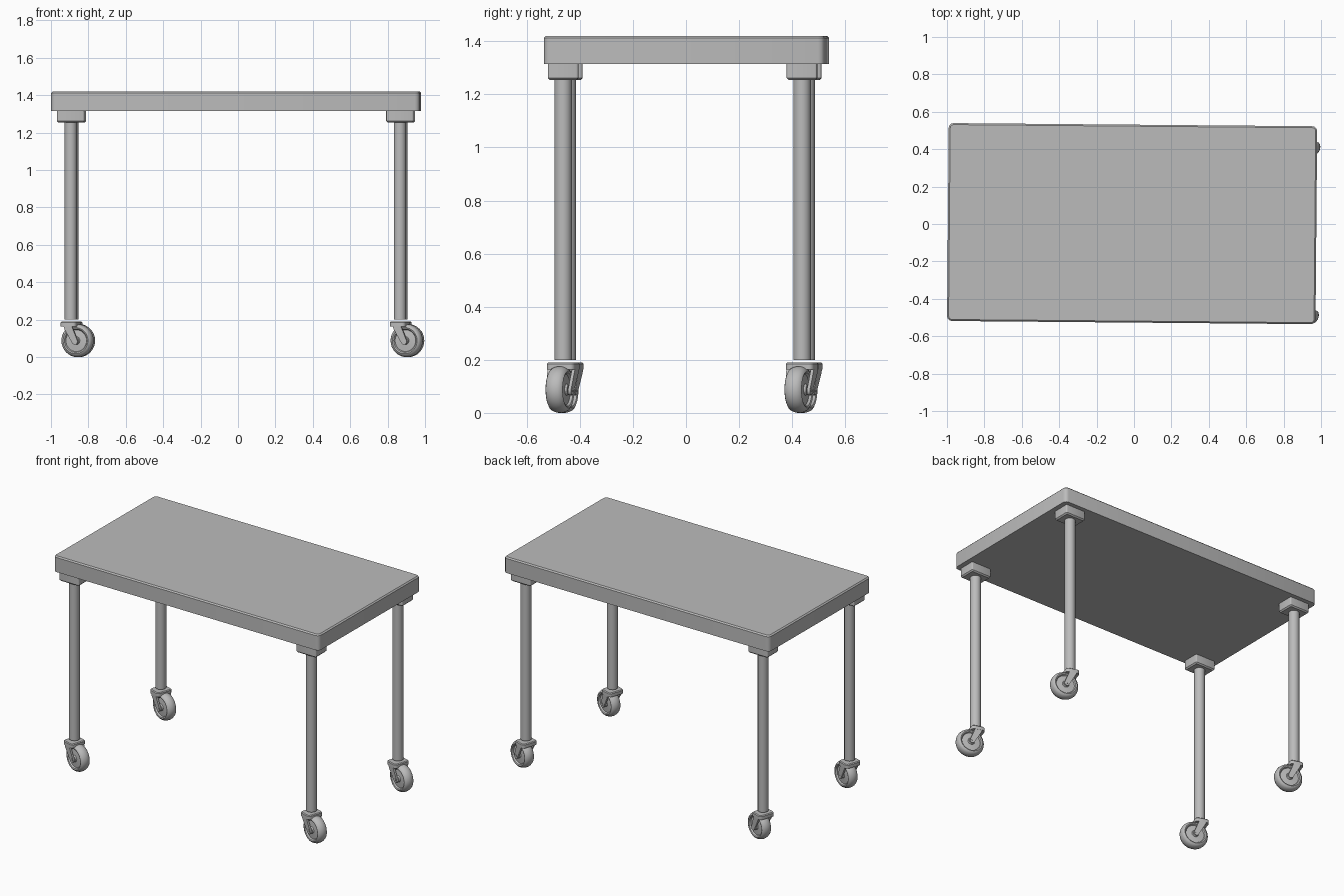
import bpy, bmesh, math
from mathutils import Matrix, Vector

if "Cube" in bpy.data.objects:
    bpy.data.objects.remove(bpy.data.objects["Cube"])

grey = bpy.data.materials.new("plain grey")
grey.use_nodes = True
grey.diffuse_color = (0.5, 0.5, 0.5, 1)
grey.node_tree.nodes["Principled BSDF"].inputs["Base Color"].default_value = (0.5, 0.5, 0.5, 1)

# The whole table stands very slightly turned
TABLE = Matrix.Translation((-0.01, 0.0, 0)) @ Matrix.Rotation(math.radians(-0.5), 4, 'Z')
CASTER_YAW = math.radians(-18)
WHEEL_R = 0.088
TRAIL = 0.038


def finish(name, bm, matrix):
    bmesh.ops.recalc_face_normals(bm, faces=bm.faces)
    mesh = bpy.data.meshes.new(name)
    bm.to_mesh(mesh)
    bm.free()
    mesh.materials.append(grey)
    obj = bpy.data.objects.new(name, mesh)
    bpy.context.collection.objects.link(obj)
    obj.matrix_world = matrix
    bpy.ops.object.select_all(action='DESELECT')
    obj.select_set(True)
    bpy.context.view_layer.objects.active = obj
    bpy.ops.object.shade_smooth_by_angle(angle=math.radians(35))
    return obj


def box(name, size, matrix, corner=0.0, edge=0.0, rim=1):
    """Box with rounded upright corners and a chamfered top (rim 1) or bottom (rim -1)."""
    bm = bmesh.new()
    bmesh.ops.create_cube(bm, size=1, matrix=Matrix.Diagonal((*size, 1)))
    if corner:
        upright = [e for e in bm.edges if abs((e.verts[0].co - e.verts[1].co).z) > 1e-4]
        bmesh.ops.bevel(bm, geom=upright, offset=corner, segments=3, profile=0.5, affect='EDGES')
    if edge:
        rims = [e for e in bm.edges if all(v.co.z * rim > size[2] * 0.49 for v in e.verts)]
        bmesh.ops.bevel(bm, geom=rims, offset=edge, segments=1, affect='EDGES')
    return finish(name, bm, matrix)


def rod(name, radius, length, matrix, sides=24):
    bm = bmesh.new()
    bmesh.ops.create_cone(bm, cap_ends=True, segments=sides, radius1=radius,
                          radius2=radius, depth=length)
    return finish(name, bm, matrix)


def wheel(name, matrix):
    """Lathe a rounded tyre with recessed sides around the y axis."""
    half = [(0.0, 0.034), (0.018, 0.034), (0.022, 0.026), (0.058, 0.022), (0.063, 0.031),
            (0.070, 0.034), (0.079, 0.029), (0.085, 0.018), (WHEEL_R, 0.006)]
    profile = half + [(r, -y) for r, y in reversed(half)]
    bm = bmesh.new()
    verts = [bm.verts.new((r, y, 0)) for r, y in profile]
    edges = [bm.edges.new(pair) for pair in zip(verts, verts[1:])]
    bmesh.ops.spin(bm, geom=verts + edges, axis=(0, 1, 0), cent=(0, 0, 0),
                   angle=math.tau, steps=32, use_duplicate=False)
    bmesh.ops.remove_doubles(bm, verts=bm.verts, dist=1e-5)
    return finish(name, bm, matrix)


def fork_arm(name, side, matrix):
    """Tapered plate from the top mount down to a round end at the axle."""
    outline = [(0.022, 0.168), (-0.024, 0.168), (-0.018, 0.15)]
    for i in range(7):
        a = math.radians(200 + i * 30)
        outline.append((TRAIL + 0.016 * math.cos(a), WHEEL_R - 0.006 + 0.016 * math.sin(a)))
    bm = bmesh.new()
    face = bm.faces.new([bm.verts.new((x, side * 0.037, z)) for x, z in outline])
    out = bmesh.ops.extrude_face_region(bm, geom=[face])
    moved = [g for g in out["geom"] if isinstance(g, bmesh.types.BMVert)]
    bmesh.ops.translate(bm, verts=moved, vec=(0, side * 0.012, 0))
    # Splay the upper end outward so it meets the mount
    for v in bm.verts:
        if v.co.z > 0.14:
            v.co.y += side * 0.006
    return finish(name, bm, matrix)


def at(x, y, z):
    return TABLE @ Matrix.Translation((x, y, z))


# Table top
box("table_top", (1.97, 1.058, 0.105), at(0, 0.002, 1.3675), corner=0.025, edge=0.008)

# Legs with their blocks and casters
for fb, y in (("front", -0.455), ("back", 0.445)):
    for lr, x in (("left", 0.88), ("right", -0.88)):
        tag = f"{fb}_{lr}"
        box(f"{tag}_leg_block", (0.146, 0.115, 0.062), at(x, y, 1.284),
            corner=0.008, edge=0.008, rim=-1)
        rod(f"{tag}_leg", 0.033, 1.055, at(x, y, 0.7275))

        caster = at(x, y, 0) @ Matrix.Rotation(CASTER_YAW, 4, 'Z')
        box(f"{tag}_caster_mount", (0.088, 0.11, 0.027),
            caster @ Matrix.Translation((0, 0, 0.1765)), corner=0.018, edge=0.005)
        for side, word in ((1, "inner"), (-1, "outer")):
            fork_arm(f"{tag}_fork_arm_{word}", side, caster)
        hub = caster @ Matrix.Translation((TRAIL, 0, WHEEL_R))
        wheel(f"{tag}_wheel", hub)
        rod(f"{tag}_axle", 0.008, 0.102, hub @ Matrix.Rotation(math.pi / 2, 4, 'X'), 12)
